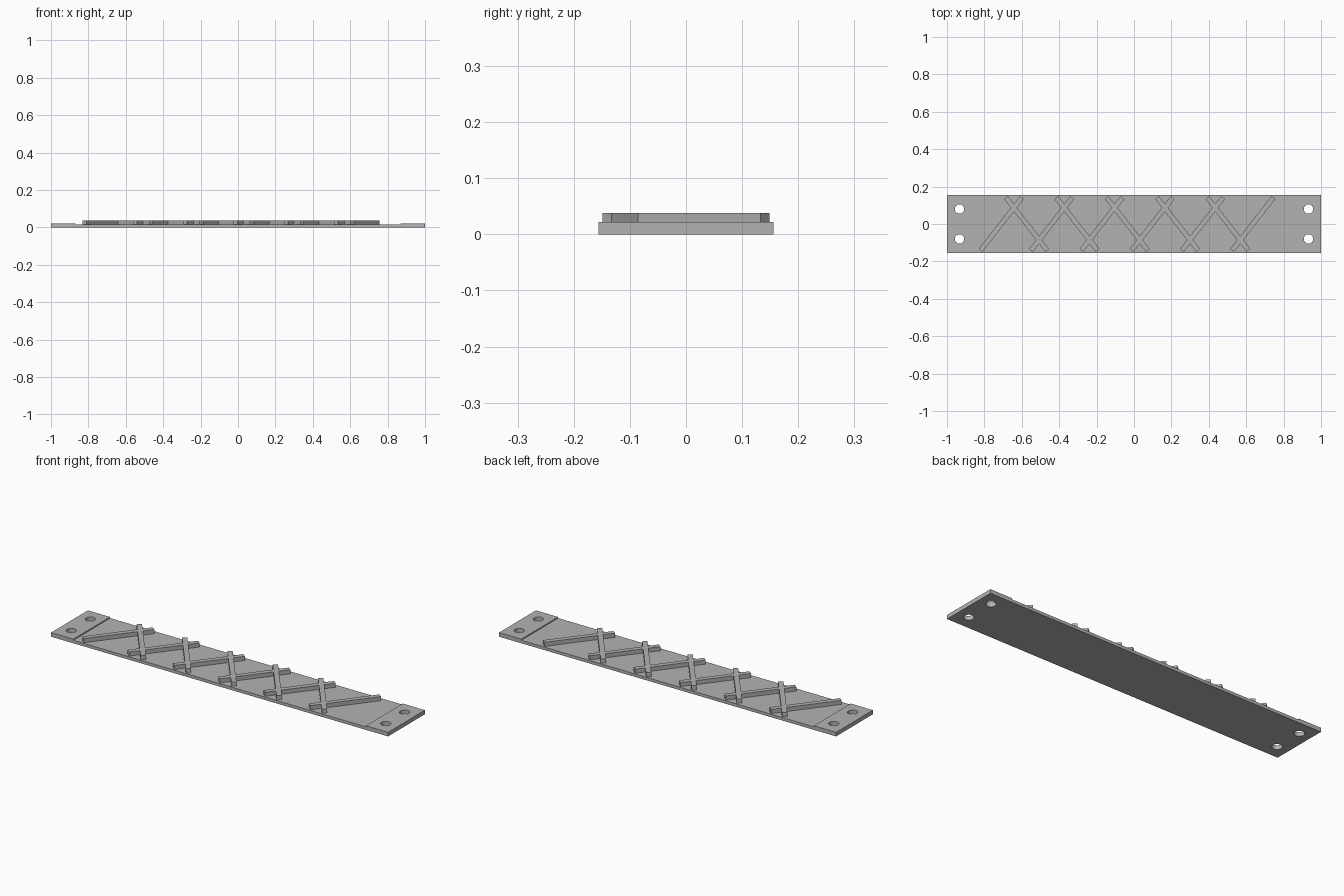
import bpy
import bmesh
from math import radians
from mathutils import Matrix

cube = bpy.data.objects.get("Cube")
if cube:
    bpy.data.objects.remove(cube, do_unlink=True)

# Single grey material
grey = bpy.data.materials.new("plain grey")
grey.use_nodes = True
colour = (0.45, 0.45, 0.45, 1)
grey.diffuse_color = colour
grey.node_tree.nodes["Principled BSDF"].inputs["Base Color"].default_value = colour

HALF_WIDTH = 0.156
END_TOP, FLOOR, RIDGE_TOP = 0.022, 0.016, 0.038
PITCH = 0.269


def make_object(name, bm):
    bmesh.ops.recalc_face_normals(bm, faces=bm.faces)
    mesh = bpy.data.meshes.new(name)
    bm.to_mesh(mesh)
    bm.free()
    mesh.materials.append(grey)
    obj = bpy.data.objects.new(name, mesh)
    bpy.context.collection.objects.link(obj)
    return obj


def combine(target, other, operation):
    mod = target.modifiers.new("combine", "BOOLEAN")
    mod.operation = operation
    mod.solver = "EXACT"
    mod.object = other
    bpy.context.view_layer.objects.active = target
    bpy.ops.object.modifier_apply(modifier=mod.name)
    bpy.data.objects.remove(other, do_unlink=True)


# Base plate: side profile with raised ends, extruded across the width
bm = bmesh.new()
half = [(1, 0), (1, END_TOP), (0.868, END_TOP), (0.868, FLOOR)]
profile = half + [(-x, z) for x, z in reversed(half)]
face = bm.faces.new([bm.verts.new((x, -HALF_WIDTH, z)) for x, z in profile])
out = bmesh.ops.extrude_face_region(bm, geom=[face])
moved = [v for v in out["geom"] if isinstance(v, bmesh.types.BMVert)]
bmesh.ops.translate(bm, verts=moved, vec=(0, 2 * HALF_WIDTH, 0))
base = make_object("base_plate", bm)

# Four screw holes
bm = bmesh.new()
for x in (-0.933, 0.933):
    for y in (-0.08, 0.08):
        bmesh.ops.create_cone(bm, cap_ends=True, segments=32, radius1=0.025,
                              radius2=0.025, depth=0.2,
                              matrix=Matrix.Translation((x, y, 0)))
holes = make_object("hole_cutter", bm)
holes.hide_render = True
combine(base, holes, "DIFFERENCE")


# Slanted ridges in two crossing directions
def ridges(name, start, count, angle):
    bm = bmesh.new()
    bottom = FLOOR - 0.004
    size = Matrix.Diagonal((0.358, 0.026, RIDGE_TOP - bottom, 1))
    for i in range(count):
        place = Matrix.Translation((start + i * PITCH, 0, (RIDGE_TOP + bottom) / 2))
        turn = Matrix.Rotation(radians(angle), 4, "Z")
        bmesh.ops.create_cube(bm, size=1, matrix=place @ turn @ size)
    return make_object(name, bm)


lattice = ridges("crossed_ridges", -0.71, 6, 52)
combine(lattice, ridges("opposite_ridges", -0.574, 5, -52), "UNION")

# Join ridges to the plate and smooth only the hole walls
combine(base, lattice, "UNION")
base.select_set(True)
bpy.context.view_layer.objects.active = base
bpy.ops.object.shade_smooth_by_angle(angle=radians(30))
